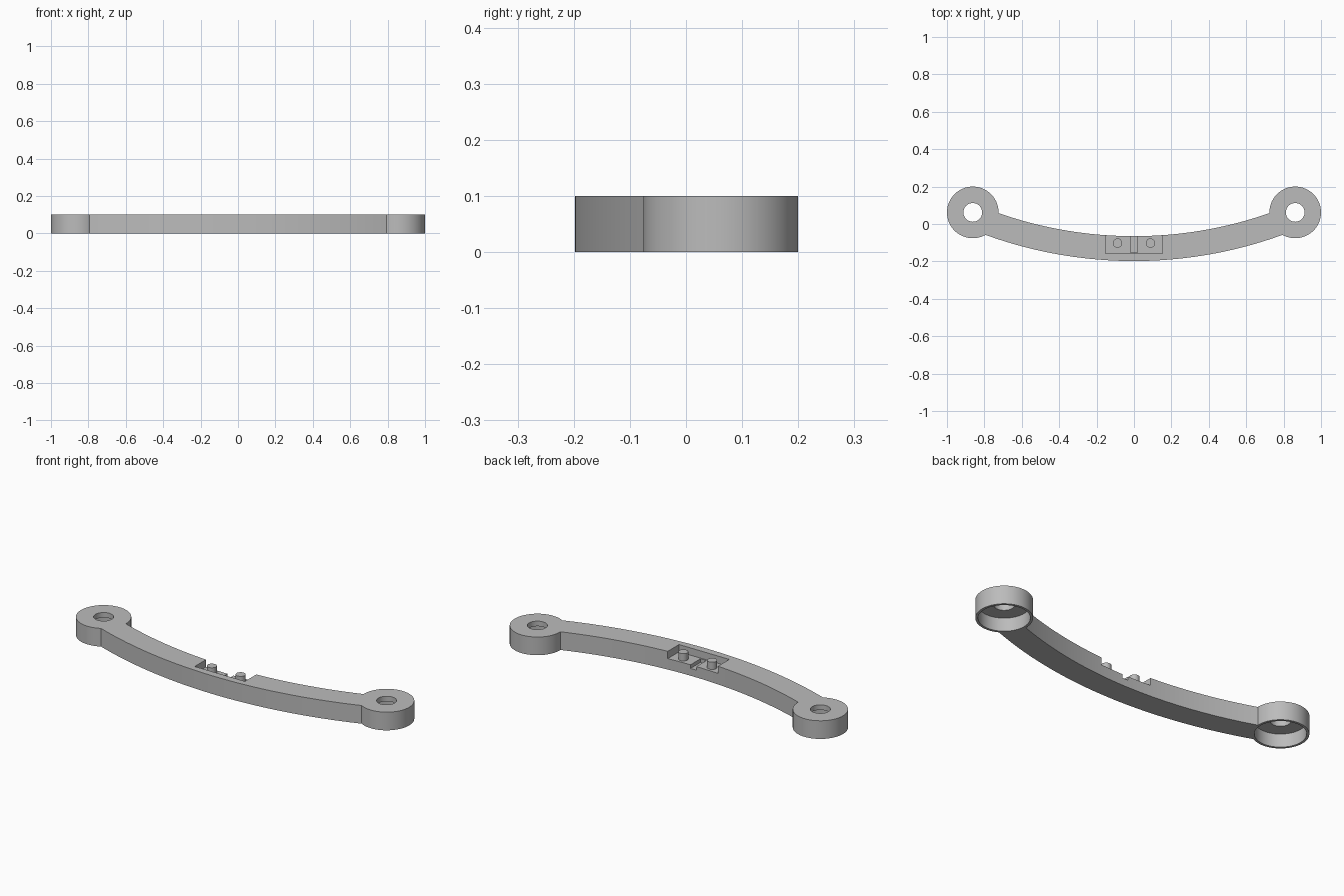
import bpy
import bmesh
from math import sin, cos, radians

if "Cube" in bpy.data.objects:
    bpy.data.objects.remove(bpy.data.objects["Cube"], do_unlink=True)

HEIGHT = 0.1
ARC_Y = 2.125                  # centre of the bar's curve
R_IN, R_OUT = 2.19, 2.323
END_X, END_Y, END_R = 0.862, 0.062, 0.138
FLOOR = 0.06                   # floor of the recess

gray = bpy.data.materials.new("plain gray")
gray.use_nodes = True
color = (0.5, 0.5, 0.5, 1)
gray.diffuse_color = color
gray.node_tree.nodes["Principled BSDF"].inputs["Base Color"].default_value = color


def prism(name, outline, z0, z1):
    """Extrude a closed counter-clockwise outline from z0 to z1."""
    bm = bmesh.new()
    face = bm.faces.new([bm.verts.new((x, y, z0)) for x, y in outline])
    top = bmesh.ops.extrude_face_region(bm, geom=[face])["geom"]
    bmesh.ops.translate(bm, vec=(0, 0, z1 - z0),
                        verts=[v for v in top if isinstance(v, bmesh.types.BMVert)])
    bmesh.ops.recalc_face_normals(bm, faces=bm.faces)
    mesh = bpy.data.meshes.new(name)
    bm.to_mesh(mesh)
    bm.free()
    mesh.materials.append(gray)
    obj = bpy.data.objects.new(name, mesh)
    bpy.context.collection.objects.link(obj)
    return obj


def disc(name, x, y, r, z0, z1, n=64):
    ring = [radians(360 * i / n) for i in range(n)]
    return prism(name, [(x + r * cos(a), y + r * sin(a)) for a in ring], z0, z1)


def box(name, x, y0, y1, z0, z1):
    return prism(name, [(-x, y0), (x, y0), (x, y1), (-x, y1)], z0, z1)


def combine(target, tool, operation):
    """Apply a boolean and discard its tool."""
    mod = target.modifiers.new(operation, "BOOLEAN")
    mod.operation, mod.object, mod.solver = operation, tool, "EXACT"
    bpy.context.view_layer.objects.active = target
    bpy.ops.object.modifier_apply(modifier=mod.name)
    bpy.data.objects.remove(tool, do_unlink=True)


def smooth(obj):
    bpy.ops.object.select_all(action="DESELECT")
    obj.select_set(True)
    bpy.context.view_layer.objects.active = obj
    bpy.ops.object.shade_smooth_by_angle(angle=radians(30))


# Curved bar
STEPS, SPAN = 48, 22
angles = [radians(SPAN * (2 * i / STEPS - 1)) for i in range(STEPS + 1)]
outer = [(R_OUT * sin(a), ARC_Y - R_OUT * cos(a)) for a in angles]
inner = [(R_IN * sin(a), ARC_Y - R_IN * cos(a)) for a in reversed(angles)]
bar = prism("curved_bar", outer + inner, 0, HEIGHT)

# Round end caps, hollow underneath, with a hole through the top
for side in (-1, 1):
    x = side * END_X
    combine(bar, disc("end_cap", x, END_Y, END_R, 0, HEIGHT), "UNION")
    combine(bar, disc("cap_hollow", x, END_Y, 0.125, -0.05, 0.072), "DIFFERENCE")
    combine(bar, disc("cap_hole", x, END_Y, 0.05, 0.03, 0.2), "DIFFERENCE")

# Recess open to the back, with a deeper groove in the middle
combine(bar, box("recess", 0.153, -0.158, 0, FLOOR, 0.2), "DIFFERENCE")
combine(bar, box("groove", 0.018, -0.152, 0, FLOOR - 0.02, 0.2), "DIFFERENCE")
smooth(bar)

# Locating pins in the recess
for side, label in ((-1, "right"), (1, "left")):
    smooth(disc(label + "_pin", side * 0.088, -0.102, 0.025, FLOOR - 0.002, HEIGHT, 32))
